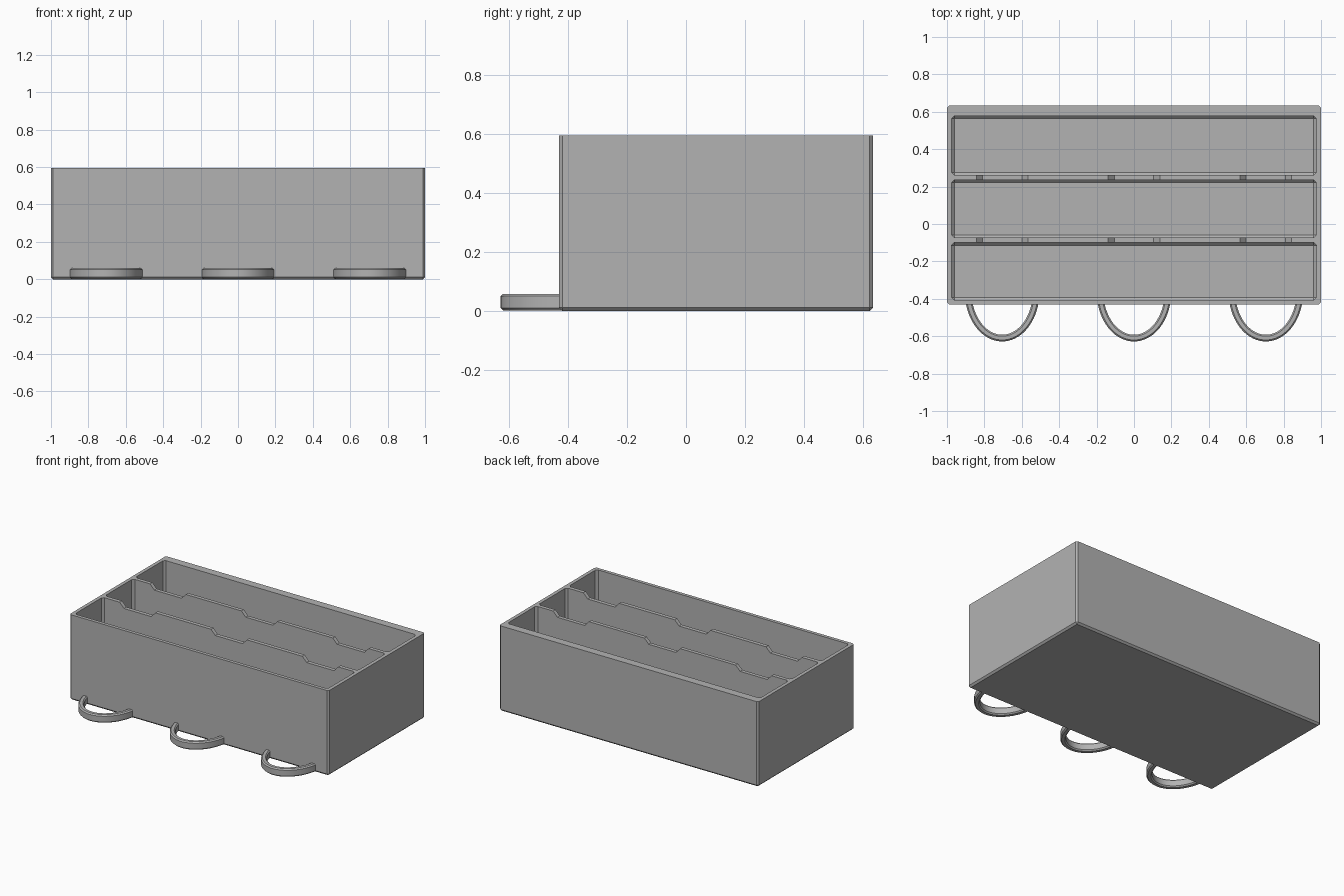
import bpy, bmesh, math
from mathutils import Vector

cube = bpy.data.objects.get("Cube")
if cube:
    bpy.data.objects.remove(cube, do_unlink=True)

HEIGHT = 0.595
FRONT, BACK = -0.43, 0.633

grey = bpy.data.materials.new("plain_grey")
grey.use_nodes = True
colour = (0.45, 0.45, 0.45, 1)
grey.diffuse_color = colour
grey.node_tree.nodes["Principled BSDF"].inputs["Base Color"].default_value = colour


def add_object(name, bm):
    bmesh.ops.recalc_face_normals(bm, faces=bm.faces[:])
    mesh = bpy.data.meshes.new(name)
    bm.to_mesh(mesh)
    bm.free()
    mesh.materials.append(grey)
    obj = bpy.data.objects.new(name, mesh)
    bpy.context.collection.objects.link(obj)
    return obj


def chamfered_box(name, low, high, chamfer):
    """Box with chamfered upright and bottom edges and a sharp top."""
    bm = bmesh.new()
    bmesh.ops.create_cube(bm, size=1)
    low, high = Vector(low), Vector(high)
    for v in bm.verts:
        v.co = Vector((a + (c + 0.5) * (b - a)) for a, b, c in zip(low, high, v.co))
    edges = [e for e in bm.edges if min(v.co.z for v in e.verts) < low.z + 0.001]
    bmesh.ops.bevel(bm, geom=edges, offset=chamfer, segments=1,
                    affect='EDGES', profile=0.5)
    return add_object(name, bm)


def notch_cutter(x):
    """Sloped-sided block that lowers both dividers at x."""
    bm = bmesh.new()
    outline = [(-0.105, -0.035), (0.105, -0.035), (0.138, 0), (0.138, 0.05),
               (-0.138, 0.05), (-0.138, 0)]
    face = bm.faces.new([bm.verts.new((x + u, -0.2, HEIGHT + w)) for u, w in outline])
    extruded = bmesh.ops.extrude_face_region(bm, geom=[face])
    verts = [g for g in extruded["geom"] if isinstance(g, bmesh.types.BMVert)]
    bmesh.ops.translate(bm, verts=verts, vec=(0, 0.6, 0))
    return add_object("notch_cutter", bm)


def cut(target, cutter):
    mod = target.modifiers.new("cut", 'BOOLEAN')
    mod.operation, mod.solver, mod.object = 'DIFFERENCE', 'EXACT', cutter
    bpy.context.view_layer.objects.active = target
    bpy.ops.object.modifier_apply(modifier=mod.name)
    bpy.data.objects.remove(cutter, do_unlink=True)


def front_loop(name, x):
    """Flat band bent along part of an ellipse, with chamfered edges."""
    bm = bmesh.new()
    half, c, low, high = 0.018, 0.008, 0.003, 0.059
    section = [(-half, low + c), (-half + c, low), (half - c, low), (half, low + c),
               (half, high - c), (half - c, high), (-half + c, high), (-half, high - c)]
    rx, ry, centre_y = 0.182, 0.249, -0.361
    start, steps = math.asin(0.23), 32
    rings = []
    for i in range(steps + 1):
        t = start + (math.pi - 2 * start) * i / steps
        point = Vector((x + rx * math.cos(t), centre_y - ry * math.sin(t), 0))
        out = Vector((ry * math.cos(t), -rx * math.sin(t), 0)).normalized()
        rings.append([bm.verts.new(point + out * s + Vector((0, 0, z)))
                      for s, z in section])
    for a, b in zip(rings, rings[1:]):
        for i in range(len(section)):
            j = (i + 1) % len(section)
            bm.faces.new((a[i], a[j], b[j], b[i]))
    bm.faces.new(rings[0])
    bm.faces.new(rings[-1])
    obj = add_object(name, bm)
    bpy.ops.object.select_all(action='DESELECT')
    obj.select_set(True)
    bpy.context.view_layer.objects.active = obj
    bpy.ops.object.shade_smooth_by_angle(angle=math.radians(30))


# Tray body with three long compartments
tray = chamfered_box("tray_body", (-1, FRONT, 0), (1, BACK, HEIGHT), 0.012)
for y0, y1 in ((-0.406, -0.1), (-0.073, 0.235), (0.261, 0.577)):
    cut(tray, chamfered_box("compartment_cutter", (-0.975, y0, 0.027),
                            (0.975, y1, HEIGHT + 0.1), 0.014))

# Shallow notches in the dividers, and the loops below them
for side, x in (("right", -0.705), ("middle", 0), ("left", 0.705)):
    cut(tray, notch_cutter(x))
    front_loop(side + "_front_loop", x)
